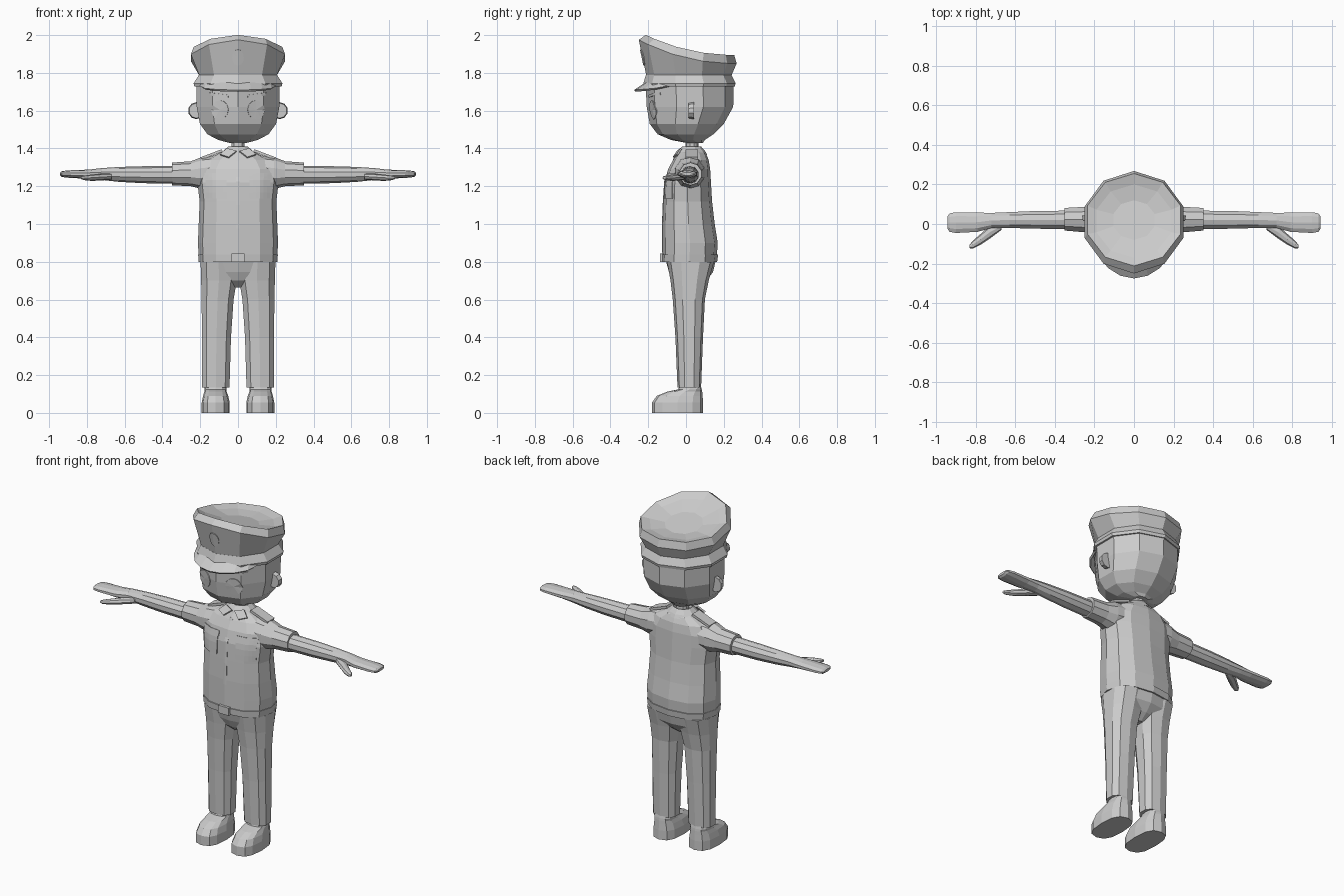
import bpy, bmesh, math
from mathutils import Matrix, Vector

if "Cube" in bpy.data.objects:
    bpy.data.objects.remove(bpy.data.objects["Cube"])

grey = bpy.data.materials.new("plain grey")
grey.diffuse_color = (0.6, 0.6, 0.6, 1)
grey.use_nodes = True
grey.node_tree.nodes["Principled BSDF"].inputs["Base Color"].default_value = grey.diffuse_color


def finish(name, bm, mirror=False):
    bmesh.ops.recalc_face_normals(bm, faces=bm.faces)
    me = bpy.data.meshes.new(name)
    bm.to_mesh(me)
    bm.free()
    me.materials.append(grey)
    ob = bpy.data.objects.new(name, me)
    bpy.context.collection.objects.link(ob)
    if mirror:
        ob.modifiers.new("mirror", 'MIRROR')
    return ob


def loft(name, rings, axis='z', n=10, power=1.0, mirror=False, lift=None):
    """Skin rings (position, a0, a1, b0, b1) along an axis and cap the ends."""
    bm = bmesh.new()
    loops = []
    for t, a0, a1, b0, b1 in rings:
        loop = []
        for i in range(n):
            ang = -math.pi / 2 + 2 * math.pi * i / n
            c, s = math.cos(ang), math.sin(ang)
            c = math.copysign(abs(c) ** power, c)
            s = math.copysign(abs(s) ** power, s)
            a = (a0 + a1) / 2 + (a1 - a0) / 2 * c
            b = (b0 + b1) / 2 + (b1 - b0) / 2 * s
            co = (a, b, t) if axis == 'z' else (t, a, b)
            if lift:
                co = lift(co)
            loop.append(bm.verts.new(co))
        loops.append(loop)
    for p, q in zip(loops, loops[1:]):
        for i in range(n):
            j = (i + 1) % n
            bm.faces.new((p[i], p[j], q[j], q[i]))
    bm.faces.new(loops[0][::-1])
    bm.faces.new(loops[-1])
    return finish(name, bm, mirror)


def box(name, centre, size, rot=0.0, mirror=False):
    bm = bmesh.new()
    m = (Matrix.Translation(centre) @ Matrix.Rotation(rot, 4, 'Y')
         @ Matrix.Diagonal((*size, 1)))
    bmesh.ops.create_cube(bm, size=1, matrix=m)
    return finish(name, bm, mirror)


def patch(name, target, centre, size, tilt=0.0, disc=False, mirror=True, thick=0.009):
    """Thin plate laid on the front of another part."""
    bm = bmesh.new()
    m = (Matrix.Translation((centre[0], -0.5, centre[1])) @ Matrix.Rotation(tilt, 4, 'Y')
         @ Matrix.Diagonal((size[0] / 2, 1, size[1] / 2, 1))
         @ Matrix.Rotation(math.pi / 2, 4, 'X'))
    if disc:
        bmesh.ops.create_circle(bm, cap_ends=True, cap_tris=True, segments=12, radius=1, matrix=m)
    else:
        bmesh.ops.create_grid(bm, x_segments=6, y_segments=4, size=1, matrix=m)
    ob = finish(name, bm)
    w = ob.modifiers.new("lay", 'SHRINKWRAP')
    w.target = target
    w.wrap_method = 'PROJECT'
    w.use_project_y = True
    w.use_positive_direction = True
    s = ob.modifiers.new("thickness", 'SOLIDIFY')
    s.thickness = thick
    s.offset = 0
    if mirror:
        ob.modifiers.new("mirror", 'MIRROR')
    return ob


# Head, ears and neck
head = loft("head", [(1.43, -.05, .05, 0, .09), (1.445, -.11, .11, -.08, .10),
                     (1.475, -.17, .17, -.15, .145), (1.53, -.212, .212, -.192, .2),
                     (1.62, -.23, .23, -.208, .25), (1.76, -.232, .232, -.215, .252)])
bm = bmesh.new()
bmesh.ops.create_cone(bm, cap_ends=True, segments=10, radius1=.045, radius2=.04, depth=.028,
                      matrix=Matrix.Translation((.22, .028, 1.6)) @ Matrix.Rotation(math.pi / 2, 4, 'X'))
finish("ear", bm, True)
loft("neck", [(1.34, -.038, .038, -.005, .068), (1.45, -.035, .035, -.002, .065)])

# Face details
patch("eye", head, (.095, 1.605), (.09, .1), disc=True)
patch("eyebrow", head, (.105, 1.683), (.11, .014), tilt=-.12)


# Cap crown, with its rim rising towards the front
def rise(co):
    x, y, k = co
    h = 1.895 + .105 * max(0, (.265 - y) / .475) ** 2.2
    return (x, y, h + k) if k > -.08 else (x, y, 1.785)


crown = loft("cap_crown", [(-.1, -.215, .215, -.21, .24), (-.045, -.262, .262, -.25, .268),
                           (0, -.247, .247, -.212, .255), (-.012, -.2, .2, -.17, .2),
                           (-.022, -.11, .11, -.08, .12)], lift=rise)
loft("cap_band", [(1.79, -.217, .217, -.212, .24), (1.745, -.247, .247, -.226, .263),
                  (1.728, -.243, .243, -.222, .258)])
patch("cap_badge", crown, (0, 1.882), (.06, .085), disc=True, mirror=False)

# Cap visor
bm = bmesh.new()
rows = []
for i in range(9):
    ang = math.radians(-155 + 130 * i / 8)
    c, s = math.cos(ang), math.sin(ang)
    f = max(0, (-s - .42) / .58) ** .5
    rows.append((bm.verts.new((.225 * c, .225 * s + .01, 1.75)),
                 bm.verts.new(((.225 + .02 * f) * c, (.225 + .06 * f) * s + .01, 1.735 - .025 * f))))
for p, q in zip(rows, rows[1:]):
    bm.faces.new((p[0], p[1], q[1], q[0]))
visor = finish("cap_visor", bm)
visor.modifiers.new("thickness", 'SOLIDIFY').thickness = .012

# Shirt body, sleeves and collar
shirt = loft("shirt", [(.825, -.208, .208, -.125, .163), (.9, -.212, .212, -.125, .168),
                       (1.0, -.208, .208, -.125, .152), (1.12, -.203, .203, -.12, .138),
                       (1.22, -.215, .215, -.114, .132), (1.29, -.21, .21, -.095, .128),
                       (1.34, -.17, .17, -.068, .12), (1.375, -.1, .1, -.045, .105),
                       (1.39, -.06, .06, -.025, .085)], n=12, power=.85)
loft("sleeve", [(.1, -.065, .105, 1.19, 1.365), (.19, -.06, .1, 1.185, 1.355),
                (.25, -.045, .09, 1.2, 1.332), (.35, -.036, .084, 1.205, 1.325)],
     axis='x', mirror=True)
loft("collar", [(1.365, -.11, .11, -.05, .113), (1.385, -.085, .085, -.042, .102),
                (1.41, -.055, .055, -.02, .08), (1.385, -.045, .045, -.01, .07)])
for side, a in (("left", 1), ("right", -1)):
    # Collar wings
    bm = bmesh.new()
    bm.faces.new([bm.verts.new(v) for v in ((a * .008, -.048, 1.388), (a * .06, -.03, 1.402),
                                            (a * .095, -.05, 1.37), (a * .05, -.07, 1.355))])
    finish(side + "_collar_wing", bm).modifiers.new("thickness", 'SOLIDIFY').thickness = .01
box("epaulette", (.14, .03, 1.368), (.12, .065, .014), rot=.36, mirror=True)

# Shirt front
patch("button_placket", shirt, (0, 1.1), (.022, .5), mirror=False, thick=.006)
patch("chest_pocket", shirt, (.115, 1.2), (.11, .13))
patch("pocket_flap", shirt, (.115, 1.255), (.12, .03), thick=.0095)

# Belt and buckle
loft("belt", [(.8, -.208, .208, -.128, .165), (.838, -.211, .211, -.131, .17)], n=12, power=.85)
box("belt_buckle", (0, -.128, .822), (.07, .02, .046))

# Forearm with flat hand, and thumb
loft("arm", [(.32, -.028, .07, 1.213, 1.308), (.5, -.026, .068, 1.216, 1.306),
             (.63, -.022, .062, 1.223, 1.302), (.72, -.022, .058, 1.233, 1.296),
             (.79, -.042, .06, 1.239, 1.288), (.9, -.048, .062, 1.245, 1.284),
             (.932, -.042, .056, 1.249, 1.28), (.942, -.025, .04, 1.257, 1.273)],
     axis='x', mirror=True)
loft("thumb", [(.67, -.03, .01, 1.235, 1.268), (.73, -.075, -.01, 1.23, 1.266),
               (.775, -.105, -.05, 1.228, 1.262), (.815, -.125, -.085, 1.232, 1.256),
               (.83, -.122, -.105, 1.238, 1.252)], axis='x', n=8, mirror=True)

# Trousers
loft("trouser_seat", [(.665, -.03, .03, -.03, .06), (.7, -.1, .1, -.07, .105),
                      (.745, -.175, .175, -.09, .143), (.81, -.203, .203, -.108, .158)],
     n=12, power=.85)
loft("trouser_leg", [(.135, .042, .193, -.045, .08), (.4, .034, .194, -.056, .09),
                     (.6, .02, .196, -.07, .1), (.7, .003, .199, -.082, .12),
                     (.8, .003, .202, -.1, .148)], power=.8, mirror=True)

# Shoes
loft("shoe", [(0, .044, .192, -.18, .09), (.055, .044, .192, -.18, .09),
              (.09, .052, .185, -.155, .088), (.112, .06, .178, -.1, .086),
              (.125, .06, .178, -.04, .083), (.16, .065, .172, -.03, .075)],
     n=12, power=.75, mirror=True)
